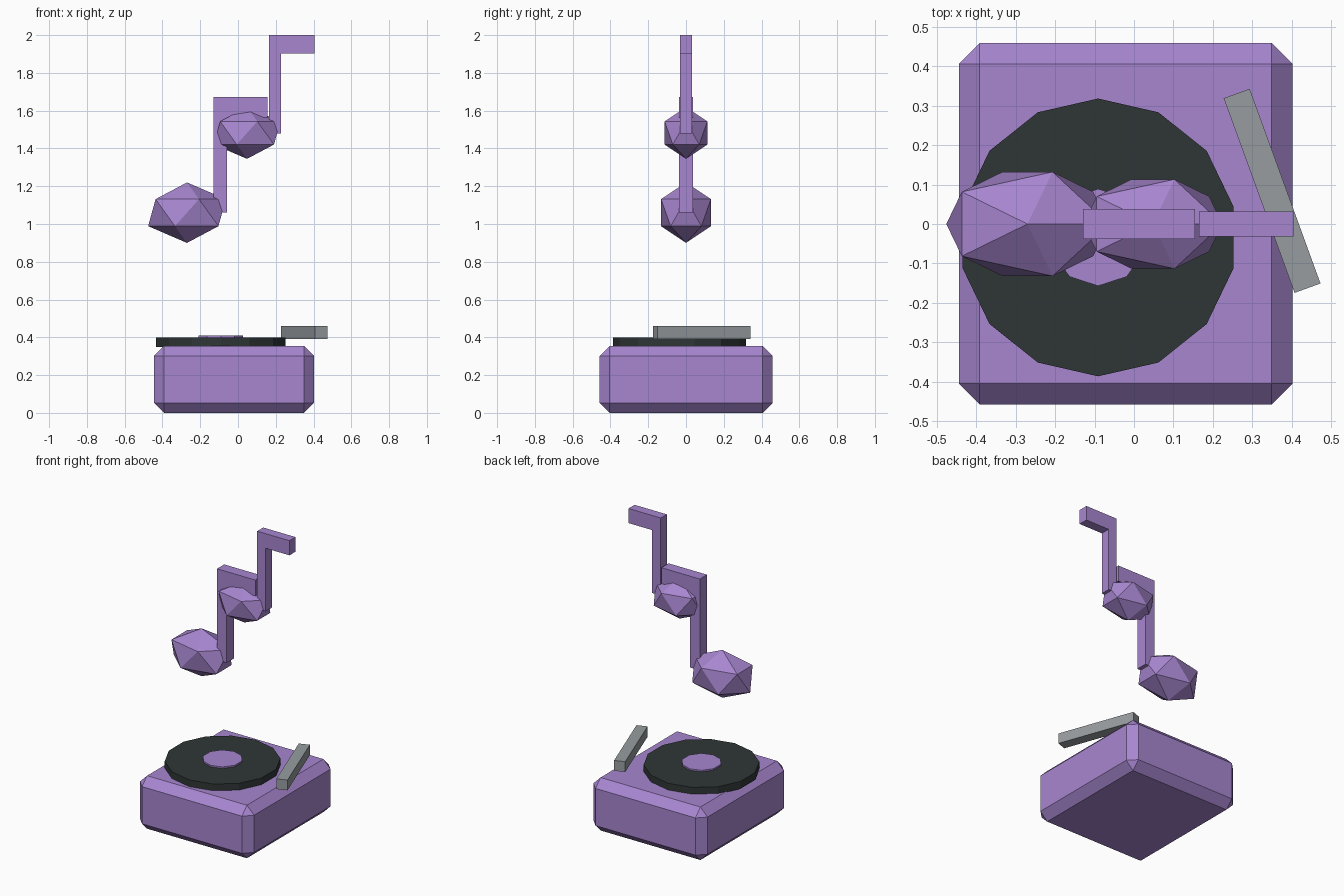
import bpy
import bmesh
from math import radians

cube = bpy.data.objects.get("Cube")
if cube:
    bpy.data.objects.remove(cube, do_unlink=True)


def material(name, rgb):
    mat = bpy.data.materials.new(name)
    mat.use_nodes = True
    color = (*rgb, 1)
    mat.diffuse_color = color
    mat.node_tree.nodes["Principled BSDF"].inputs["Base Color"].default_value = color
    return mat


purple = material("soft purple", (0.39, 0.24, 0.63))
charcoal = material("charcoal", (0.028, 0.037, 0.036))
grey = material("metal grey", (0.31, 0.335, 0.35))


def finish(name, mat):
    obj = bpy.context.object
    obj.name = obj.data.name = name
    obj.data.materials.append(mat)
    return obj


def box(name, center, size, mat, turn=0):
    bpy.ops.mesh.primitive_cube_add(size=1, location=center, rotation=(0, 0, radians(turn)))
    bpy.context.object.scale = size
    bpy.ops.object.transform_apply(location=False, rotation=False, scale=True)
    return finish(name, mat)


def disc(name, sides, radius, bottom, top, mat):
    bpy.ops.mesh.primitive_cylinder_add(
        vertices=sides, radius=radius, depth=top - bottom,
        location=(-0.091, -0.034, (bottom + top) / 2))
    return finish(name, mat)


def note_head(name, center, size):
    bpy.ops.mesh.primitive_ico_sphere_add(subdivisions=1, radius=1, location=center)
    bpy.context.object.scale = size
    bpy.ops.object.transform_apply(location=False, rotation=False, scale=True)
    return finish(name, purple)


def note_stem(name, left, inner, right, bottom, beam, top, half_depth):
    """Upright stem with a flag along its top, as one extruded profile."""
    outline = [(left, bottom), (inner, bottom), (inner, beam),
               (right, beam), (right, top), (left, top)]
    bm = bmesh.new()
    face = bm.faces.new([bm.verts.new((x, -half_depth, z)) for x, z in outline])
    result = bmesh.ops.extrude_face_region(bm, geom=[face])
    moved = [v for v in result["geom"] if isinstance(v, bmesh.types.BMVert)]
    bmesh.ops.translate(bm, verts=moved, vec=(0, 2 * half_depth, 0))
    bmesh.ops.recalc_face_normals(bm, faces=bm.faces)
    mesh = bpy.data.meshes.new(name)
    bm.to_mesh(mesh)
    bm.free()
    mesh.materials.append(purple)
    obj = bpy.data.objects.new(name, mesh)
    bpy.context.collection.objects.link(obj)


# Chamfered player body
body = box("player_body", (-0.021, 0.001, 0.1775), (0.846, 0.916, 0.355), purple)
bevel = body.modifiers.new("chamfer", "BEVEL")
bevel.width = 0.053
bevel.segments = 1

# Record, its centre label and the pickup arm
disc("record", 14, 0.352, 0.35, 0.4, charcoal)
disc("record_label", 10, 0.123, 0.395, 0.41, purple)
box("pickup_arm", (0.35, 0.084, 0.4255), (0.07, 0.525, 0.069), grey, turn=20)

# Two floating music notes
note_head("large_note_head", (-0.27, 0, 1.06), (0.23, 0.155, 0.16))
note_stem("large_note_stem", -0.129, -0.058, 0.155, 1.06, 1.565, 1.672, 0.038)
note_head("small_note_head", (0.048, 0, 1.482), (0.197, 0.133, 0.137))
note_stem("small_note_stem", 0.165, 0.228, 0.404, 1.48, 1.902, 2.0, 0.032)
